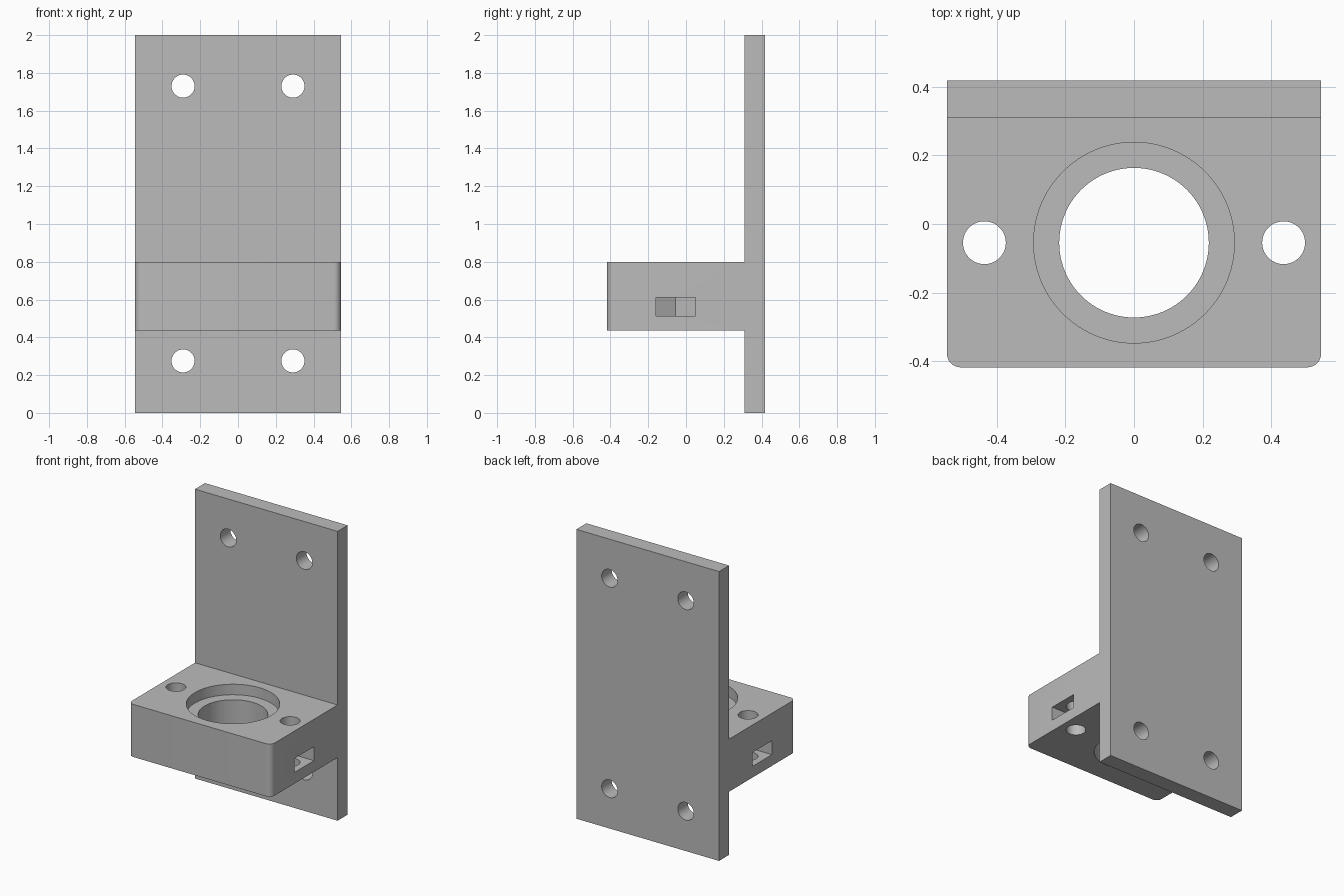
import bpy, bmesh
from math import pi, radians

cube = bpy.data.objects.get("Cube")
if cube:
    bpy.data.objects.remove(cube, do_unlink=True)

MM = 2 / 55                      # design millimetre in model units
HALF_W = 15 * MM
FRONT, BACK = -11.5 * MM, 11.5 * MM
PLATE_Y = BACK - 3 * MM          # front face of the mounting plate
LOW, HIGH = 12 * MM, 22 * MM     # underside and top of the shelf
BORE_Y = FRONT + 10 * MM

grey = bpy.data.materials.new("plain grey")
grey.use_nodes = True
colour = (0.5, 0.5, 0.5, 1)
grey.diffuse_color = colour
grey.node_tree.nodes["Principled BSDF"].inputs["Base Color"].default_value = colour


def activate(ob):
    bpy.ops.object.select_all(action="DESELECT")
    ob.select_set(True)
    bpy.context.view_layer.objects.active = ob


def cut(body, cutter):
    """Subtract the cutter from the body, then discard the cutter."""
    cutter.hide_render = True
    activate(body)
    mod = body.modifiers.new("cut", "BOOLEAN")
    mod.operation, mod.solver, mod.object = "DIFFERENCE", "EXACT", cutter
    bpy.ops.object.modifier_apply(modifier=mod.name)
    bpy.data.objects.remove(cutter, do_unlink=True)


def cylinder(radius, depth, location, rotation=(0, 0, 0), sides=64):
    bpy.ops.mesh.primitive_cylinder_add(vertices=sides, radius=radius, depth=depth,
                                        location=location, rotation=rotation)
    return bpy.context.object


def box(size, location):
    bpy.ops.mesh.primitive_cube_add(size=1, location=location)
    bpy.context.object.scale = size
    return bpy.context.object


# Plate and shelf: one side profile swept across the width
profile = [(PLATE_Y, 0), (BACK, 0), (BACK, 2), (PLATE_Y, 2),
           (PLATE_Y, HIGH), (FRONT, HIGH), (FRONT, LOW), (PLATE_Y, LOW)]
bm = bmesh.new()
face = bm.faces.new([bm.verts.new((-HALF_W, y, z)) for y, z in profile])
swept = bmesh.ops.extrude_face_region(bm, geom=[face])["geom"]
bmesh.ops.translate(bm, vec=(2 * HALF_W, 0, 0),
                    verts=[g for g in swept if isinstance(g, bmesh.types.BMVert)])
bmesh.ops.recalc_face_normals(bm, faces=bm.faces)

# Rounded vertical corners at the front of the shelf
corners = [e for e in bm.edges
           if all(abs(v.co.y - FRONT) < 1e-5 for v in e.verts)
           and abs(e.verts[0].co.x - e.verts[1].co.x) < 1e-5]
bmesh.ops.bevel(bm, geom=corners, offset=1.1 * MM, segments=8, profile=0.5, affect="EDGES")
mesh = bpy.data.meshes.new("mounting_bracket")
bm.to_mesh(mesh)
bm.free()
mesh.materials.append(grey)
bracket = bpy.data.objects.new("mounting_bracket", mesh)
bpy.context.collection.objects.link(bracket)

# Central bore with a shallow wider seat on top
cut(bracket, cylinder(6 * MM, 1, (0, BORE_Y, LOW + 0.1), sides=96))
cut(bracket, cylinder(8.05 * MM, 4 * MM, (0, BORE_Y, HIGH), sides=96))

NUT_R, NUT_Z, NUT_H = 0.121, 0.562, 0.096
for side in (-1, 1):
    # Hexagonal nut pocket pointing inward, open to the side through a slot
    x = side * 12 * MM
    cut(bracket, cylinder(NUT_R, NUT_H, (x, BORE_Y, NUT_Z), (0, 0, pi / 6), sides=6))
    cut(bracket, box((0.2, NUT_R * 3 ** 0.5, NUT_H), (x + side * 0.1, BORE_Y, NUT_Z)))
    # Vertical bolt hole
    cut(bracket, cylinder(1.72 * MM, 1, (x, BORE_Y, LOW + 0.1), sides=48))
    # Plate screw holes
    for z in (0.275, 1.73):
        cut(bracket, cylinder(1.68 * MM, 0.3, (side * 8 * MM, BACK - 0.05, z),
                              (pi / 2, 0, 0), sides=48))

activate(bracket)
bpy.ops.object.shade_smooth_by_angle(angle=radians(30))
